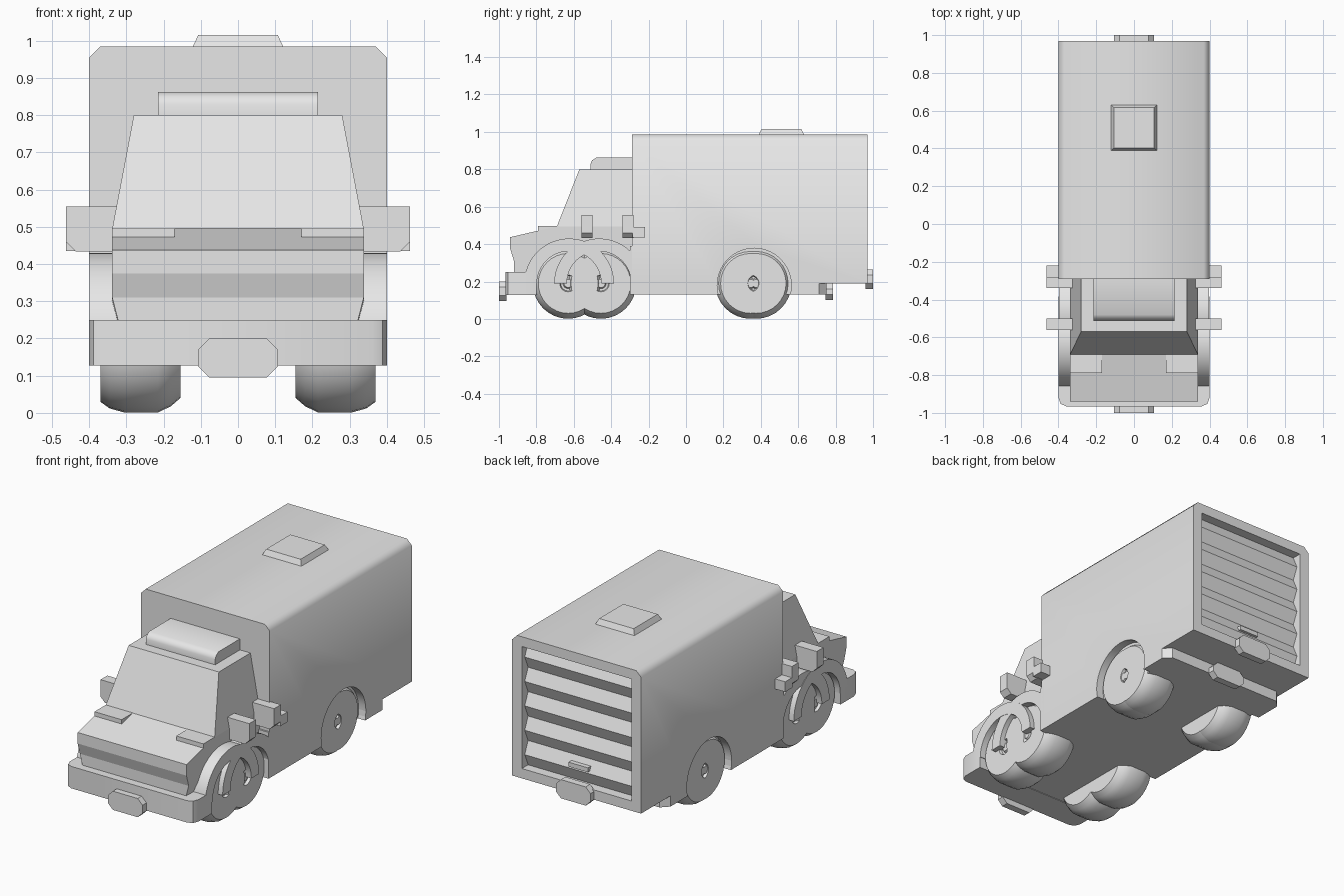
import bpy, bmesh, math
from mathutils import Vector

if "Cube" in bpy.data.objects:
    bpy.data.objects.remove(bpy.data.objects["Cube"])

paint = bpy.data.materials.new("light_grey")
paint.diffuse_color = (0.8, 0.8, 0.8, 1)
paint.use_nodes = True
paint.node_tree.nodes["Principled BSDF"].inputs["Base Color"].default_value = paint.diffuse_color


def finish(name, bm, smooth=0):
    bmesh.ops.recalc_face_normals(bm, faces=bm.faces)
    me = bpy.data.meshes.new(name)
    bm.to_mesh(me)
    bm.free()
    ob = bpy.data.objects.new(name, me)
    bpy.context.collection.objects.link(ob)
    me.materials.append(paint)
    if smooth:
        shade(ob, smooth)
    return ob


def shade(ob, angle):
    bpy.ops.object.select_all(action='DESELECT')
    ob.select_set(True)
    bpy.context.view_layer.objects.active = ob
    bpy.ops.object.shade_smooth_by_angle(angle=math.radians(angle))


def prism(name, pts, axis, lo, hi, smooth=0, hi_scale=1):
    """Extrude a 2D outline along an axis; the far end may be scaled."""
    def place(p, d):
        return {'x': (d, p[0], p[1]), 'y': (p[0], d, p[1]), 'z': (p[0], p[1], d)}[axis]
    bm = bmesh.new()
    a = [bm.verts.new(place(p, lo)) for p in pts]
    b = [bm.verts.new(place((p[0] * hi_scale, p[1] * hi_scale), hi)) for p in pts]
    bm.faces.new(a)
    bm.faces.new(b)
    for i in range(len(pts)):
        j = (i + 1) % len(pts)
        bm.faces.new((a[i], a[j], b[j], b[i]))
    return finish(name, bm, smooth)


def rect(x0, x1, y0, y1):
    return [(x0, y0), (x1, y0), (x1, y1), (x0, y1)]


def box(name, x, y, z):
    return prism(name, rect(*x, *y), 'z', *z)


def arc(cy, cz, r, a0, a1, n):
    return [(cy + r * math.cos(math.radians(a0 + (a1 - a0) * i / n)),
             cz + r * math.sin(math.radians(a0 + (a1 - a0) * i / n))) for i in range(n + 1)]


def cut(ob, cutters, smooth=0):
    for c in cutters:
        m = ob.modifiers.new("cut", 'BOOLEAN')
        m.object, m.solver = c, 'EXACT'
        bpy.ops.object.select_all(action='DESELECT')
        bpy.context.view_layer.objects.active = ob
        ob.select_set(True)
        bpy.ops.object.modifier_apply(modifier=m.name)
    if smooth:
        shade(ob, smooth)


def spin_part(name, profile, cy, cz, side, n=32):
    """Revolve an (x, radius) profile about a wheel axle."""
    bm = bmesh.new()
    rings = []
    for x, r in profile:
        rings.append([bm.verts.new((side * x, cy + r * math.cos(2 * math.pi * i / n),
                                    cz + r * math.sin(2 * math.pi * i / n))) for i in range(n)])
    for a, b in zip(rings, rings[1:]):
        for i in range(n):
            j = (i + 1) % n
            bm.faces.new((a[i], a[j], b[j], b[i]))
    bm.faces.new(rings[0])
    bm.faces.new(rings[-1])
    return finish(name, bm, 35)


# Cargo box and rear underbody, with wheel arches and a door opening
cargo = prism("cargo_box", [(-.4, .19), (.4, .19), (.4, .955), (.37, .985), (-.37, .985), (-.4, .955)],
              'y', -.29, .97)
under = prism("underbody", [(-.4, -.29), (.4, -.29), (.4, .71), (.36, .75), (-.36, .75), (-.4, .71)],
              'z', .13, .20)
door_cut = box("door_cutter", (-.34, .34), (.88, 1.1), (.245, .93))
arches = []
for s in (-1, 1):
    arches.append(prism("arch_cutter", arc(.365, .18, .198, 0, 360, 40)[:-1], 'x',
                        *sorted((s * .355, s * .5))))
cut(cargo, arches + [door_cut], 50)
cut(under, arches)
for c in arches + [door_cut]:
    bpy.data.objects.remove(c)

# Roller door made of five ridged slats
zig, step = [(.87, .245)], (.93 - .245) / 5
for i in range(5):
    z = .245 + i * step
    zig += [(.915, z), (.945, z + step / 2)]
zig += [(.915, .93), (.87, .93)]
prism("roller_door", zig, 'x', -.34, .34)
box("door_handle", (-.06, .06), (.92, .955), (.325, .35))

# Roof hatch on the cargo box
bm = bmesh.new()
bmesh.ops.create_cube(bm, size=1)
for v in bm.verts:
    k = .107 if v.co.z > 0 else .122
    v.co = Vector((math.copysign(k, v.co.x), .51 + math.copysign(k, v.co.y),
                   1.015 if v.co.z > 0 else .983))
finish("roof_hatch", bm)

# Cab: hood and grille below, tapered cabin above
bm = bmesh.new()
prof = [(-.92, .24, .32), (-.92, .31, .338), (-.94, .375, .338), (-.94, .437, .338),
        (-.79, .472, .338), (-.69, .495, .338), (-.57, .80, .28), (-.28, .80, .28),
        (-.28, .495, .338), (-.28, .24, .338)]
L = [bm.verts.new((-w, y, z)) for y, z, w in prof]
R = [bm.verts.new((w, y, z)) for y, z, w in prof]
for i in range(len(prof)):
    j = (i + 1) % len(prof)
    bm.faces.new((L[i], L[j], R[j], R[i]))
for side in (L, R):
    bm.faces.new((side[5], side[6], side[7], side[8]))
    bm.faces.new((side[0], side[1], side[2], side[3], side[4], side[5], side[8], side[9]))
finish("cab", bm)
prism("cab_roof_pod", [(-.51, .795), (-.51, .83), (-.502, .848), (-.48, .862), (-.28, .862), (-.28, .795)],
      'x', -.215, .215, 40)

# Front bumper and floor under the cab
prism("front_bumper", [(-.4, -.80), (-.4, -.92), (-.388, -.952), (-.36, -.965),
                       (.36, -.965), (.388, -.952), (.4, -.92), (.4, -.80)], 'z', .127, .25, 35)
box("cab_floor", (-.345, .345), (-.81, -.28), (.13, .25))

# Octagonal plates on the bumpers and the tail
for name, y0, y1, z0, z1 in (("front_plate", -1, -.96, .095, .20),
                             ("tail_plate", .96, 1, .16, .265),
                             ("rear_bumper_plate", .745, .785, .10, .19)):
    c = .03
    prism(name, [(-.107 + c, z0), (.107 - c, z0), (.107, z0 + c), (.107, z1 - c),
                 (.107 - c, z1), (-.107 + c, z1), (-.107, z1 - c), (-.107, z0 + c)], 'y', y0, y1)

tyre = [(.155, .09), (.155, .15), (.18, .172), (.215, .189), (.305, .189), (.345, .178), (.37, .16),
        (.37, .045), (.355, .04), (.355, .028), (.365, .022)]
for s, tag in ((-1, "left"), (1, "right")):
    def span(a, b):
        return sorted((s * a, s * b))
    # Overlapping front fender arches
    for cy in (-.625, -.465):
        ring = arc(cy, .19, .24, 0, 180, 24) + arc(cy, .19, .172, 180, 0, 24)
        prism("fender_arch_" + tag, ring, 'x', *span(.32, .40 if cy < -.5 else .398), 35)
    # Raised hood blocks in front of the windscreen
    box("hood_block_" + tag, span(.17, .338), (-.79, -.68), (.46, .496))
    # Sill behind the front wheels
    box("front_sill_" + tag, span(.33, .40), (-.30, -.27), (.13, .39))
    # Wheels
    for cy in (-.63, -.455):
        spin_part("front_wheel_" + tag, tyre, cy, .19, s)
    for cy in (.345, .375):
        spin_part("rear_wheel_" + tag, tyre, cy, .19, s)
    # Mirrors
    mirror = [(s * .32, .433), (s * .435, .433), (s * .462, .46), (s * .462, .555), (s * .32, .555)]
    prism("front_mirror_" + tag, mirror, 'y', -.56, -.50)
    prism("rear_mirror_" + tag, mirror, 'y', -.34, -.28)
    box("mirror_bracket_" + tag, span(.39, .462), (-.285, -.22), (.435, .492))
